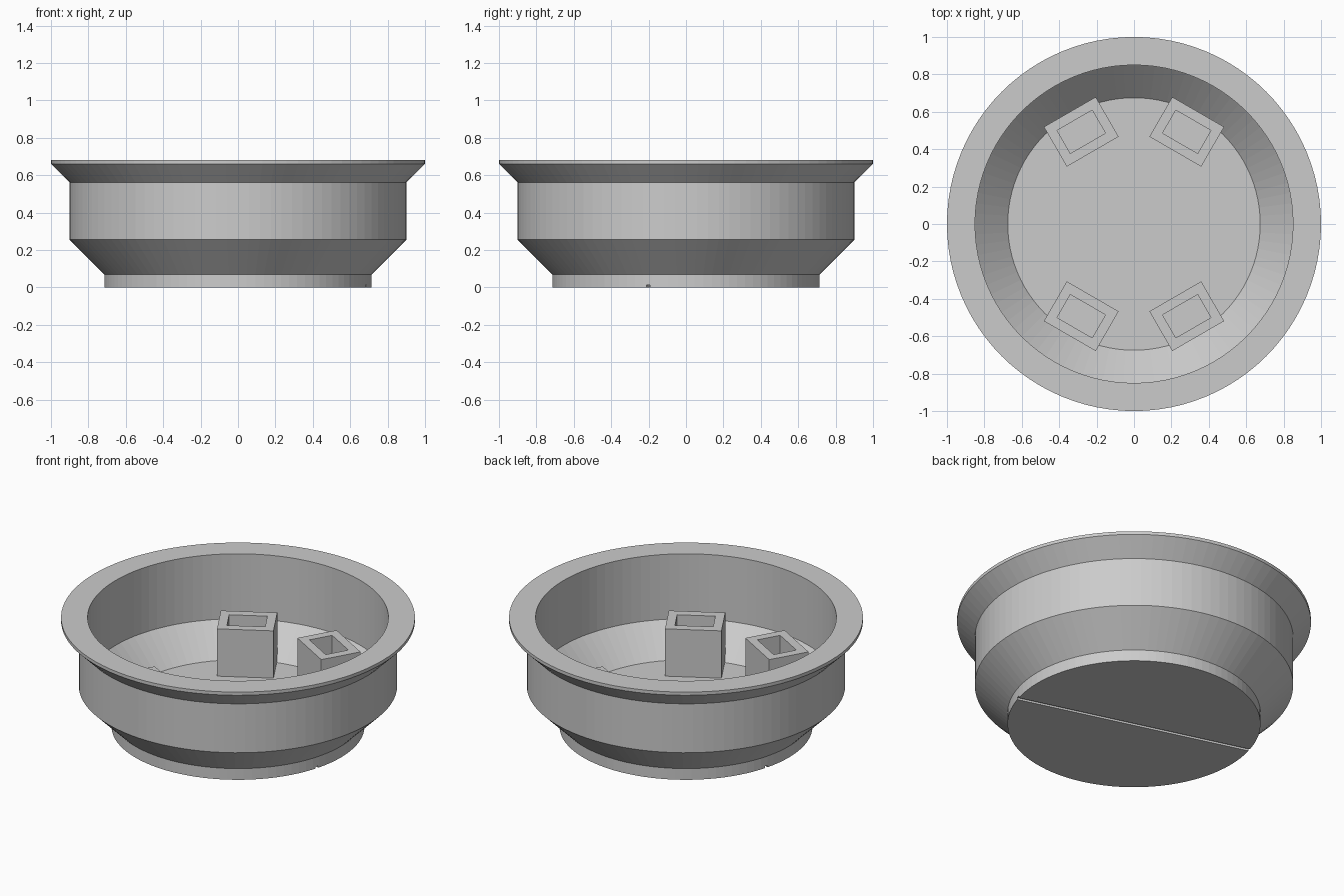
import bpy, bmesh
from math import radians, tau
from mathutils import Matrix, Vector

if "Cube" in bpy.data.objects:
    bpy.data.objects.remove(bpy.data.objects["Cube"], do_unlink=True)

grey = bpy.data.materials.new("light grey")
grey.use_nodes = True
colour = (0.6, 0.6, 0.6, 1)
grey.diffuse_color = colour
grey.node_tree.nodes["Principled BSDF"].inputs["Base Color"].default_value = colour


def finish(bm, name):
    """Turn a bmesh into a named object."""
    bmesh.ops.recalc_face_normals(bm, faces=bm.faces)
    mesh = bpy.data.meshes.new(name)
    bm.to_mesh(mesh)
    bm.free()
    mesh.materials.append(grey)
    obj = bpy.data.objects.new(name, mesh)
    bpy.context.collection.objects.link(obj)
    return obj


def lathe(name, profile, steps=96):
    bm = bmesh.new()
    verts = [bm.verts.new((r, 0, z)) for r, z in profile]
    edges = [bm.edges.new(pair) for pair in zip(verts, verts[1:])]
    bmesh.ops.spin(bm, geom=verts + edges, cent=(0, 0, 0), axis=(0, 0, 1),
                   angle=tau, steps=steps)
    bmesh.ops.remove_doubles(bm, verts=bm.verts, dist=0.0005)
    return finish(bm, name)


def socket_block(name, x, y, angle):
    """Rectangular post with a pocket sunk into its top."""
    low, high, pocket_floor = 0.09, 0.395, 0.11
    bm = bmesh.new()
    bmesh.ops.create_cube(bm, size=1)
    bmesh.ops.scale(bm, vec=(0.32, 0.245, high - low), verts=bm.verts)
    bmesh.ops.translate(bm, vec=(0, 0, (high + low) / 2), verts=bm.verts)
    top = max(bm.faces, key=lambda f: f.calc_center_median().z)
    bmesh.ops.inset_region(bm, faces=[top], thickness=0.073)
    # sink the pocket
    pocket = bmesh.ops.extrude_face_region(bm, geom=[top])["geom"]
    bmesh.ops.delete(bm, geom=[top], context="FACES_ONLY")
    for v in pocket:
        if isinstance(v, bmesh.types.BMVert):
            v.co.z = pocket_floor
    bm.transform(Matrix.Translation((x, y, 0)) @ Matrix.Rotation(radians(angle), 4, "Z"))
    return finish(bm, name)


def wedge_cutter(start, end, width, depth_start, depth_end, turn=0):
    """Slot cutter along a line, with its depth changing from end to end."""
    a, b = Vector(start), Vector(end)
    side = Vector((b.y - a.y, a.x - b.x)).normalized() * width
    bm = bmesh.new()
    bmesh.ops.create_cube(bm, size=1)
    for v in bm.verts:
        at_end, shift, upper = v.co.x > 0, v.co.y < 0, v.co.z > 0
        p = (b if at_end else a) + (side if shift else Vector((0, 0)))
        depth = depth_end if at_end else depth_start
        v.co = (p.x, p.y, depth if upper else -0.2)
    bm.transform(Matrix.Rotation(radians(turn), 4, "Z"))
    return finish(bm, "slot_cutter")


def cut(target, cutter):
    cutter.hide_render = True
    mod = target.modifiers.new("cut", "BOOLEAN")
    mod.operation, mod.solver, mod.object = "DIFFERENCE", "EXACT", cutter
    bpy.ops.object.select_all(action="DESELECT")
    bpy.context.view_layer.objects.active = target
    target.select_set(True)
    bpy.ops.object.modifier_apply(modifier=mod.name)
    bpy.data.objects.remove(cutter, do_unlink=True)


# Bowl: stepped outer wall, flared rim, conical inside bottom
bowl = lathe("bowl", [
    (0, 0), (0.715, 0), (0.715, 0.07), (0.9, 0.255), (0.9, 0.56),
    (1, 0.66), (1, 0.68), (0.85, 0.68), (0.85, 0.275), (0.675, 0.1), (0, 0.1)])

# Shallow sloping recess in the underside
bm = bmesh.new()
radius, turn = 0.53, 143
bmesh.ops.create_cone(bm, cap_ends=True, segments=64, radius1=radius,
                      radius2=radius, depth=0.4)
for v in bm.verts:
    if v.co.z > 0:
        v.co.z = 0.055 * (v.co.x + radius) / (2 * radius) - 0.002
bm.transform(Matrix.Rotation(radians(turn), 4, "Z"))
cut(bowl, finish(bm, "recess_cutter"))

# Two tapering slots in the recess
cut(bowl, wedge_cutter((-0.19, -0.37), (0.5, -0.13), 0.05, 0.012, 0.075, turn))
cut(bowl, wedge_cutter((0.03, -0.2), (0.51, -0.03), 0.04, 0.02, 0.075, turn))

# Fine groove across the whole underside
cut(bowl, wedge_cutter((-0.8, 0.235), (0.8, -0.225), 0.02, 0.012, 0.012))

# Four socket blocks on the inside floor, mirrored both ways
for sx, x_name in ((1, "left"), (-1, "right")):
    for sy, y_name in ((1, "back"), (-1, "front")):
        socket_block(f"{y_name}_{x_name}_socket_block", sx * 0.282, sy * 0.493,
                     -30 * sx * sy)
